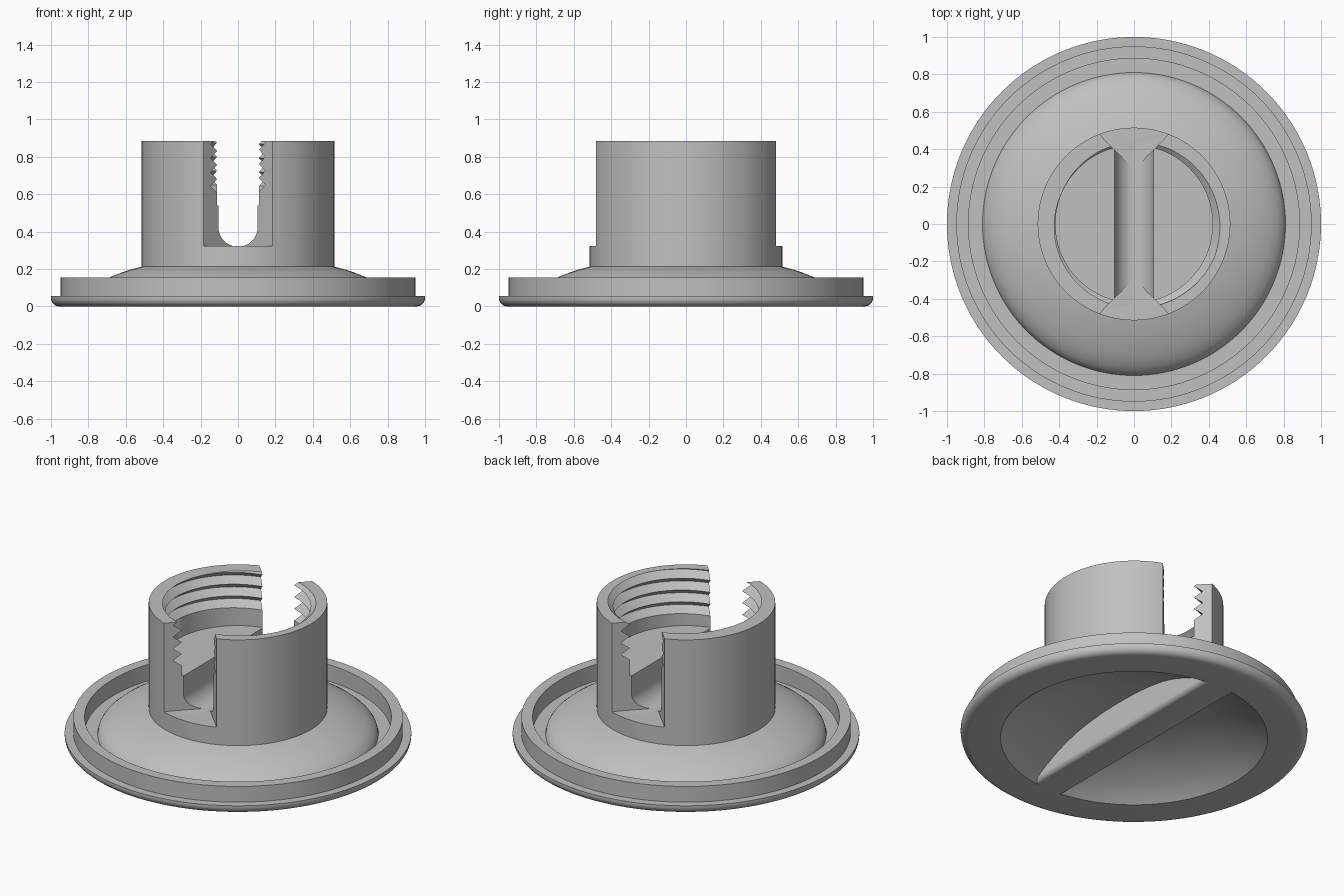
import bpy, bmesh
from math import sin, cos, pi, radians

if "Cube" in bpy.data.objects:
    bpy.data.objects.remove(bpy.data.objects["Cube"])

grey = bpy.data.materials.new("plain_grey")
grey.use_nodes = True
grey.diffuse_color = (0.53, 0.53, 0.53, 1)
grey.node_tree.nodes["Principled BSDF"].inputs["Base Color"].default_value = (0.53, 0.53, 0.53, 1)


def make_object(name, bm):
    bmesh.ops.recalc_face_normals(bm, faces=bm.faces)
    mesh = bpy.data.meshes.new(name)
    bm.to_mesh(mesh)
    bm.free()
    mesh.materials.append(grey)
    obj = bpy.data.objects.new(name, mesh)
    bpy.context.collection.objects.link(obj)
    return obj


def activate(obj):
    bpy.ops.object.select_all(action='DESELECT')
    obj.select_set(True)
    bpy.context.view_layer.objects.active = obj


def lathe(name, profile, steps=128):
    bm = bmesh.new()
    verts = [bm.verts.new((r, 0, z)) for r, z in profile]
    edges = [bm.edges.new(pair) for pair in zip(verts, verts[1:])]
    bmesh.ops.spin(bm, geom=verts + edges, cent=(0, 0, 0), axis=(0, 0, 1),
                   angle=2 * pi, steps=steps)
    bmesh.ops.remove_doubles(bm, verts=bm.verts, dist=1e-5)
    return make_object(name, bm)


def prism(polygons, offset):
    """Closed polygons of 3D points swept along an offset."""
    bm = bmesh.new()
    for points in polygons:
        base = [bm.verts.new(p) for p in points]
        top = [bm.verts.new([a + b for a, b in zip(p, offset)]) for p in points]
        bm.faces.new(base)
        bm.faces.new(top[::-1])
        for i in range(len(base)):
            bm.faces.new((base[i - 1], top[i - 1], top[i], base[i]))
    return bm


def cut(obj, cutter):
    cutter.hide_render = True
    activate(obj)
    mod = obj.modifiers.new("cut", 'BOOLEAN')
    mod.operation, mod.solver, mod.object = 'DIFFERENCE', 'EXACT', cutter
    bpy.ops.object.modifier_apply(modifier=mod.name)
    bpy.data.objects.remove(cutter)


def threaded_bore(floor, start, top, radius, depth, pitch, turns, cols=96):
    """Bore with triangular helical grooves; each column is shifted along the helix."""
    bm = bmesh.new()
    columns = []
    for j in range(cols):
        a = pi + 2 * pi * j / cols
        rows = [(radius, floor)]
        for k in range(2 * turns + 1):
            rows.append((radius + depth * (k % 2), start + pitch * (k / 2 + j / cols)))
        rows.append((radius, top))
        columns.append([bm.verts.new((r * cos(a), r * sin(a), z)) for r, z in rows])
    for left, right in zip(columns, columns[1:]):
        for k in range(len(left) - 1):
            bm.faces.new((left[k], right[k], right[k + 1], left[k + 1]))
    # The seam joins each turn to the one above it
    last, first = columns[-1], columns[0]
    bm.faces.new((last[0], first[0], first[1], first[2], first[3], last[1]))
    for k in range(1, len(last) - 4):
        bm.faces.new((last[k], first[k + 2], first[k + 3], last[k + 1]))
    bm.faces.new((last[-4], first[-2], first[-1], last[-1], last[-2], last[-3]))
    bm.faces.new([c[0] for c in columns])
    bm.faces.new([c[-1] for c in columns])
    return make_object("bore_cutter", bm)


# Flanged body: hollow underside, rounded rim, raised lip, dome and tall collar
recess = [(0, 0.2), (0.1, 0.198), (0.2, 0.193), (0.3, 0.182), (0.4, 0.165), (0.5, 0.138),
          (0.59, 0.104), (0.66, 0.072), (0.72, 0.038), (0.77, 0)]
rim = [(0.955 + 0.045 * sin(i * pi / 16), 0.045 - 0.045 * cos(i * pi / 16)) for i in range(9)]
lip = [(1, 0.055), (0.95, 0.055), (0.95, 0.155), (0.885, 0.155), (0.885, 0.05)]
dome = [(0.81, 0.05), (0.804, 0.07), (0.79, 0.09), (0.765, 0.112), (0.73, 0.135),
        (0.68, 0.158), (0.63, 0.178), (0.57, 0.198), (0.515, 0.212)]
body = lathe("flanged_body", recess + rim + lip + dome + [(0.515, 0.885), (0, 0.885)])

# Flared openings through the collar, front and back
wedges = [[(0, side * 0.29, 0.322), (0.4, side * 0.7, 0.322), (-0.4, side * 0.7, 0.322)]
          for side in (-1, 1)]
cut(body, make_object("opening_cutter", prism(wedges, (0, 0, 0.8))))

# Round-bottomed channel across the inner floor
half = 0.105
channel = [(-half * cos(i * pi / 25), -0.425, 0.424 - half * sin(i * pi / 25)) for i in range(26)]
channel += [(half, -0.425, 1.15), (-half, -0.425, 1.15)]
cut(body, make_object("channel_cutter", prism([channel], (0, 0.85, 0))))

# Threaded bore down to the inner floor
cut(body, threaded_bore(0.54, 0.59, 1.1, 0.42, 0.045, 0.075, 4))

# Grip bar across the hollow underside, following its curve
arch = [(-0.11, -r, z + 0.012) for r, z in reversed(recess[1:-1])]
arch += [(-0.11, r, z + 0.012) for r, z in recess[:-1]]
arch = [(-0.11, -0.78, 0), (-0.11, -0.78, 0.05)] + arch + [(-0.11, 0.78, 0.05), (-0.11, 0.78, 0)]
bm = prism([arch], (0.22, 0, 0))
long_edges = [e for e in bm.edges if all(v.co.z < 0.001 for v in e.verts)
              and abs(e.verts[0].co.y - e.verts[1].co.y) > 1]
bmesh.ops.bevel(bm, geom=long_edges, offset=0.03, segments=6, profile=0.5, affect='EDGES')
bar = make_object("grip_bar", bm)

for obj in (body, bar):
    activate(obj)
    bpy.ops.object.shade_smooth_by_angle(angle=radians(28))
